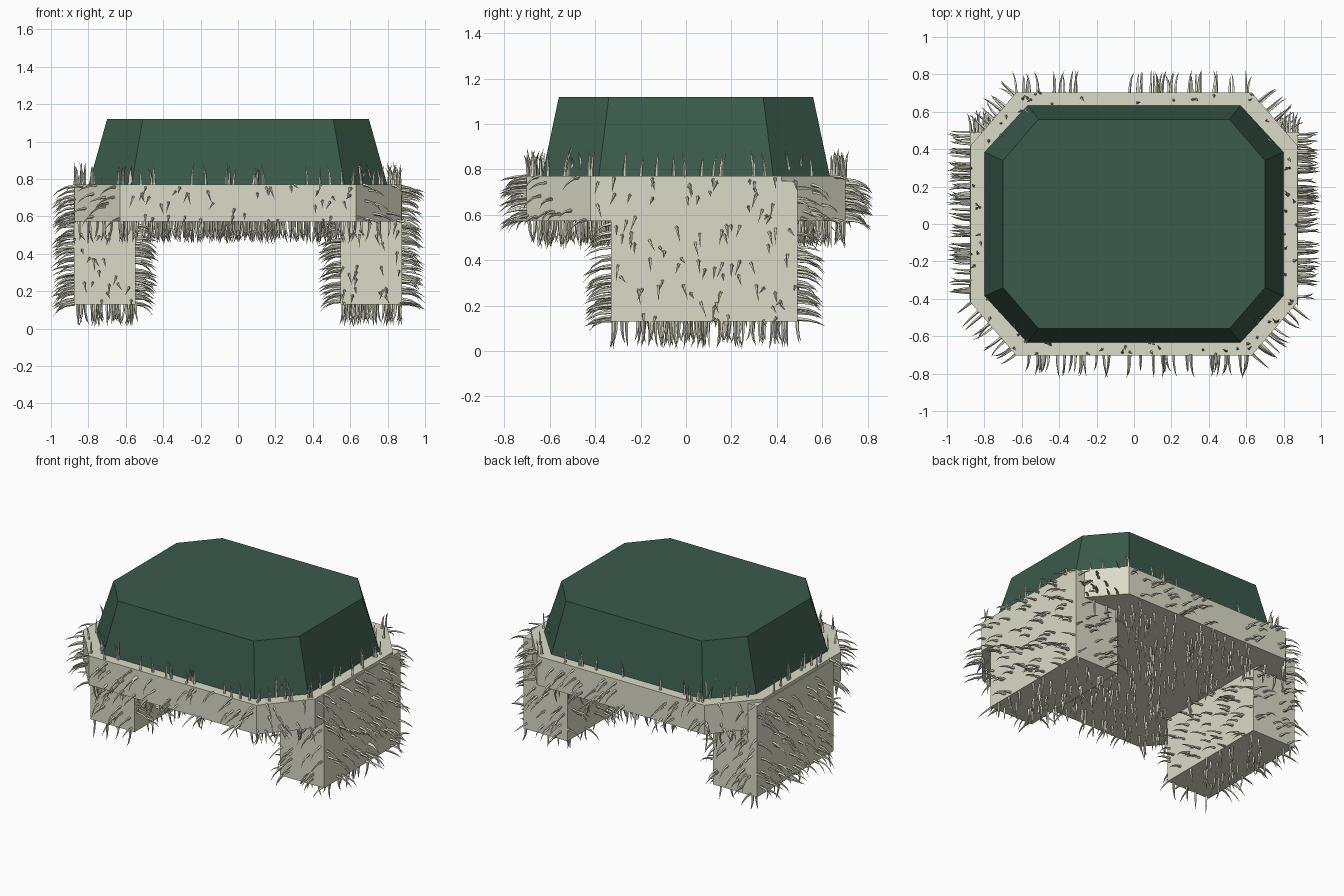
import bpy, bmesh, math, random
from mathutils import Vector

if "Cube" in bpy.data.objects:
    bpy.data.objects.remove(bpy.data.objects["Cube"])

random.seed(7)


def material(name, rgb):
    m = bpy.data.materials.new(name)
    m.diffuse_color = (*rgb, 1)
    m.use_nodes = True
    m.node_tree.nodes["Principled BSDF"].inputs["Base Color"].default_value = m.diffuse_color
    return m


STONE = material("pale stone", (0.71, 0.71, 0.575))
GREEN = material("dark green", (0.043, 0.103, 0.071))


def add_object(name, bm, mat):
    bmesh.ops.recalc_face_normals(bm, faces=bm.faces)
    me = bpy.data.meshes.new(name)
    bm.to_mesh(me)
    bm.free()
    me.materials.append(mat)
    ob = bpy.data.objects.new(name, me)
    bpy.context.collection.objects.link(ob)
    return ob


def octagon(x, y, cx, cy):
    """Chamfered rectangle: half sizes x, y; flat sides end at cx, cy."""
    return [(cx, -y), (x, -cy), (x, cy), (cx, y), (-cx, y), (-x, cy), (-x, -cy), (-cx, -y)]


def rect(x0, x1, y0, y1):
    return [(x0, y0), (x1, y0), (x1, y1), (x0, y1)]


def loft(name, low, z0, high, z1, mat):
    """Prism or frustum between two matching outlines."""
    bm = bmesh.new()
    a = [bm.verts.new((*p, z0)) for p in low]
    b = [bm.verts.new((*p, z1)) for p in high]
    n = len(a)
    bm.faces.new(a[::-1])
    bm.faces.new(b)
    for i in range(n):
        j = (i + 1) % n
        bm.faces.new((a[i], a[j], b[j], b[i]))
    return add_object(name, bm, mat)


# Slab, cushion-like top block and two broad feet
slab_outline = octagon(0.873, 0.703, 0.63, 0.42)
slab = loft("rim_slab", slab_outline, 0.572, slab_outline, 0.77, STONE)
loft("top_block", octagon(0.80, 0.635, 0.57, 0.385), 0.765,
     octagon(0.70, 0.56, 0.51, 0.34), 1.12, GREEN)
feet = []
for side, x0, x1 in (("left", -0.878, -0.547), ("right", 0.547, 0.878)):
    r = rect(x0, x1, -0.33, 0.492)
    feet.append(loft(side + "_foot", r, 0.13, r, 0.75, STONE))


def in_octagon(p, x, y, cut):
    return abs(p.x) < x and abs(p.y) < y and abs(p.x) / x + abs(p.y) / y < cut


def hidden_on_slab(p):
    under_block = p.z > 0.765 and in_octagon(p, 0.80, 0.635, 1.6)
    in_foot = p.z < 0.75 and abs(p.x) > 0.547 and -0.33 < p.y < 0.49
    return under_block or in_foot


def hidden_on_foot(p):
    return p.z > 0.75 - 1e-4 or (p.z > 0.57 and in_octagon(p, 0.872, 0.70, 1.6))


def add_blade(bm, root, normal):
    """Thin tapered hair that leaves the surface and droops at its tip."""
    length = random.uniform(0.085, 0.125)
    jitter = Vector([random.uniform(-1, 1) for _ in range(3)])
    jitter -= normal * jitter.dot(normal)
    droop = Vector((0, 0, -1)) if abs(normal.z) < 0.5 else Vector((0, 0, 0))
    side = normal.orthogonal().normalized()
    up = normal.cross(side)
    turn = random.uniform(0, math.tau)
    rings = []
    for t, radius in ((-0.05, 0.0085), (0.4, 0.0065), (0.75, 0.004)):
        c = root + normal * length * t
        c += (droop * 0.04 + jitter * 0.022) * t * abs(t)
        rings.append([bm.verts.new(c + radius * (math.cos(turn + k * math.pi / 2) * side
                                                 + math.sin(turn + k * math.pi / 2) * up))
                      for k in range(4)])
    tip = bm.verts.new(root + normal * length + droop * 0.045 + jitter * 0.026)
    for k in range(4):
        j = (k + 1) % 4
        for a, b in zip(rings, rings[1:]):
            bm.faces.new((a[k], a[j], b[j], b[k]))
        bm.faces.new((rings[-1][k], rings[-1][j], tip))


def grow_fur(name, ob, hidden, density):
    """Scatter blades evenly over every exposed face of an object."""
    bm = bmesh.new()
    me = ob.data
    me.calc_loop_triangles()
    for tri in me.loop_triangles:
        a, b, c = (me.vertices[i].co for i in tri.vertices)
        count = int(tri.area * density + random.random())
        for _ in range(count):
            u, v = random.random(), random.random()
            if u + v > 1:
                u, v = 1 - u, 1 - v
            p = a + (b - a) * u + (c - a) * v
            if not hidden(p):
                add_blade(bm, p, tri.normal.copy())
    add_object(name, bm, STONE)


# Fur on the slab and both feet
grow_fur("slab_fur", slab, hidden_on_slab, 165)
for foot in feet:
    grow_fur(foot.name + "_fur", foot, hidden_on_foot, 165)
